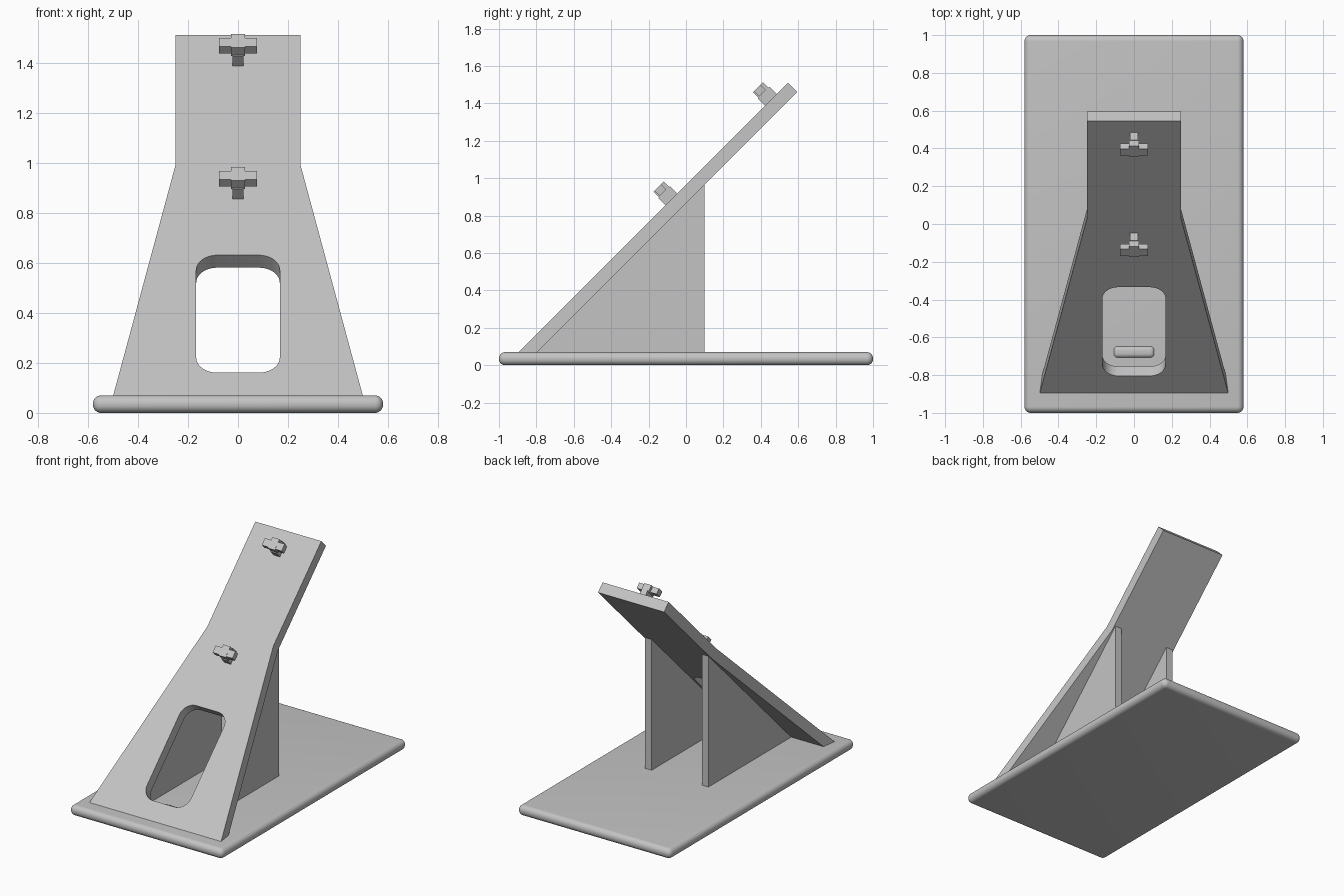
import bpy, bmesh, math
from mathutils import Vector, Matrix

if "Cube" in bpy.data.objects:
    bpy.data.objects.remove(bpy.data.objects["Cube"])

grey = bpy.data.materials.new("light_grey")
grey.diffuse_color = (0.55, 0.55, 0.55, 1)
grey.use_nodes = True
grey.node_tree.nodes["Principled BSDF"].inputs["Base Color"].default_value = grey.diffuse_color

# Slope frame: local x = width, local y = up the 45 degree slope, local z = out of the front face
R = math.sqrt(0.5)
SLOPE = Matrix(((1, 0, 0, 0), (0, R, -R, -0.965), (0, R, R, 0), (0, 0, 0, 1)))


def add_object(name, bm):
    bmesh.ops.recalc_face_normals(bm, faces=bm.faces)
    me = bpy.data.meshes.new(name)
    bm.to_mesh(me)
    bm.free()
    ob = bpy.data.objects.new(name, me)
    bpy.context.collection.objects.link(ob)
    me.materials.append(grey)
    return ob


def extrude_outline(bm, pts, direction):
    face = bm.faces.new([bm.verts.new(p) for p in pts])
    res = bmesh.ops.extrude_face_region(bm, geom=[face])
    verts = [v for v in res["geom"] if isinstance(v, bmesh.types.BMVert)]
    bmesh.ops.translate(bm, verts=verts, vec=Vector(direction))


def add_box(bm, lo, hi):
    pts = [(lo[0], lo[1], lo[2]), (hi[0], lo[1], lo[2]), (hi[0], hi[1], lo[2]), (lo[0], hi[1], lo[2])]
    extrude_outline(bm, pts, (0, 0, hi[2] - lo[2]))


def smooth(ob):
    bpy.ops.object.select_all(action='DESELECT')
    ob.select_set(True)
    bpy.context.view_layer.objects.active = ob
    bpy.ops.object.shade_smooth_by_angle(angle=math.radians(40))


def rounded_slab(name, lo, hi, radius, segments):
    bm = bmesh.new()
    add_box(bm, lo, hi)
    bmesh.ops.bevel(bm, geom=bm.edges[:], offset=radius, segments=segments,
                    profile=0.5, affect='EDGES')
    ob = add_object(name, bm)
    smooth(ob)
    return ob


# Base with fully rounded rim
rounded_slab("base", (-0.58, -1, 0), (0.58, 1, 0.07), 0.033, 8)

# Low ridge on the base behind the opening
rounded_slab("base_ridge", (-0.11, -0.71, 0.03), (0.11, -0.645, 0.083), 0.024, 5)

# Sloping plate: tapered outline, trimmed flat just inside the base
bm = bmesh.new()
outline = [(0.51, 0.04), (0.25, 1.4), (0.25, 2.135)]
pts = [(x, s, 0) for x, s in outline] + [(-x, s, 0) for x, s in reversed(outline)]
extrude_outline(bm, pts, (0, 0, -0.0707))
bm.transform(SLOPE)
cut = bmesh.ops.bisect_plane(bm, geom=bm.verts[:] + bm.edges[:] + bm.faces[:],
                             plane_co=(0, 0, 0.06), plane_no=(0, 0, -1), clear_outer=True)
bmesh.ops.holes_fill(bm, edges=[e for e in cut["geom_cut"] if isinstance(e, bmesh.types.BMEdge)])
plate = add_object("sloping_plate", bm)

# Rounded cutter for the opening
bm = bmesh.new()
r, hw, s0, s1 = 0.085, 0.167, 0.227, 0.892
pts = []
for i, (cx, cs) in enumerate([(hw - r, s1 - r), (r - hw, s1 - r), (r - hw, s0 + r), (hw - r, s0 + r)]):
    for k in range(9):
        a = math.radians(90 * i + 90 * k / 8)
        pts.append((cx + r * math.cos(a), cs + r * math.sin(a), 0.05))
extrude_outline(bm, pts, (0, 0, -0.2))
bm.transform(SLOPE)
cutter = add_object("opening_cutter", bm)
cutter.hide_render = True
cutter.hide_viewport = True
mod = plate.modifiers.new("opening", 'BOOLEAN')
mod.operation = 'DIFFERENCE'
mod.solver = 'EXACT'
mod.object = cutter
bpy.context.view_layer.update()
me = bpy.data.meshes.new_from_object(plate.evaluated_get(bpy.context.evaluated_depsgraph_get()))
plate.modifiers.clear()
plate.data = me
bpy.data.objects.remove(cutter)
smooth(plate)

# Triangular side supports
for side, x in (("left", -0.24), ("right", 0.19)):
    bm = bmesh.new()
    extrude_outline(bm, [(x, -0.805, 0.06), (x, 0.1, 0.06), (x, 0.1, 0.965)], (0.05, 0, 0))
    add_object(side + "_support", bm)

# Cross-headed hooks on the plate: stem, upright bar and cross arms
for name, s in (("lower_hook", 1.254), ("upper_hook", 2.006)):
    bm = bmesh.new()
    add_box(bm, (-0.022, s - 0.044, -0.01), (0.022, s + 0.044, 0.055))
    add_box(bm, (-0.027, s - 0.038, 0.05), (0.027, s + 0.038, 0.097))
    add_box(bm, (-0.075, s - 0.031, 0.057), (0.075, s + 0.018, 0.096))
    bm.transform(SLOPE)
    add_object(name, bm)
